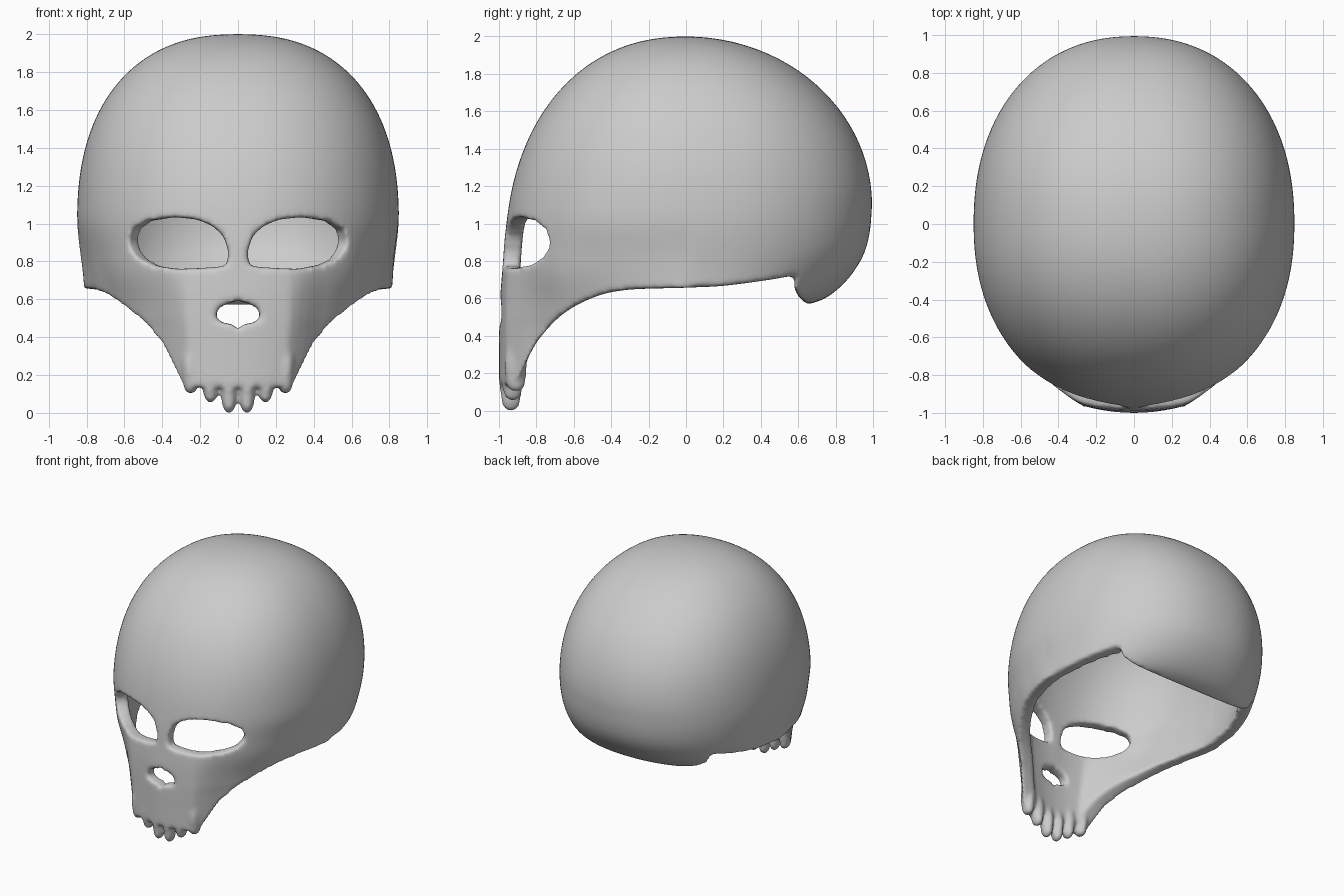
import bpy, bmesh
from math import sin, cos, pi, atan2, hypot

if "Cube" in bpy.data.objects:
    bpy.data.objects.remove(bpy.data.objects["Cube"])


def loft(name, rings, cap_start=True, cap_end=True):
    """Skin a list of equal-length closed rings into one mesh object."""
    bm = bmesh.new()
    vs = [[bm.verts.new(p) for p in r] for r in rings]
    n = len(rings[0])
    for a, b in zip(vs, vs[1:]):
        for i in range(n):
            j = (i + 1) % n
            bm.faces.new((a[i], a[j], b[j], b[i]))
    if cap_start:
        bm.faces.new(vs[0][::-1])
    if cap_end:
        bm.faces.new(vs[-1])
    bmesh.ops.recalc_face_normals(bm, faces=bm.faces)
    me = bpy.data.meshes.new(name)
    bm.to_mesh(me)
    bm.free()
    ob = bpy.data.objects.new(name, me)
    bpy.context.collection.objects.link(ob)
    return ob


def spline(pts, steps=5):
    """Smooth curve through 2D points (Catmull-Rom)."""
    out = []
    for i in range(len(pts) - 1):
        p0, p1, p2 = pts[max(i - 1, 0)], pts[i], pts[i + 1]
        p3 = pts[min(i + 2, len(pts) - 1)]
        for k in range(steps):
            t = k / steps
            out.append(tuple(.5 * (2 * b + (c - a) * t + (2 * a - 5 * b + 4 * c - d) * t * t
                                   + (3 * b - a - 3 * c + d) * t ** 3)
                             for a, b, c, d in zip(p0, p1, p2, p3)))
    return out + [pts[-1]]


def interp(table, t):
    if t <= table[0][0]:
        return table[0][1]
    for (a, u), (b, v) in zip(table, table[1:]):
        if t <= b:
            return u + (v - u) * (t - a) / (b - a)
    return table[-1][1]


def polar(pts):
    return [(atan2(x, y), hypot(x, y)) for x, y in pts]


# Plan outlines of the jaw and the cheek (half), as radius against angle from the front
JAW = polar([(0, 1), (.28, .96), (.42, .80), (.52, .68), (.63, .5), (.75, .25), (.81, 0)])
CHEEK = polar([(0, .985), (.30, .955), (.44, .845), (.59, .71), (.71, .47), (.78, .25), (.82, 0)])
# Depth of the back of the head against height
BACK = spline([(.50, .45), (.53, .47), (.555, .58), (.575, .68), (.61, .76), (.68, .845),
               (.77, .915), (.86, .96), (.97, .985), (1.1, .995)])


def dome(z, zc, n):
    return 1 if z <= zc else max(0, 1 - ((z - zc) / (2 - zc)) ** n) ** (1 / n)


def smooth(t):
    t = min(1, max(0, t))
    return t * t * (3 - 2 * t)


def skull_ring(z, count=112):
    s = smooth((1.05 - z) / .45)
    h = smooth((z - .42) / .40)
    w = .85 * dome(z, 1.0, 2.35) * (1 - s) + .81 * s
    front = .968 * dome(z, .8, 2.2)
    back = interp(BACK, z) * dome(z, 1.1, 2)
    narrow = interp([(.05, .86), (.5, 1)], z)
    ring = []
    for i in range(count):
        a = 2 * pi * i / count
        sx, cy = sin(a), -cos(a)
        d = front if cy < 0 else back
        r = (abs(sx / w) ** 2.2 + abs(cy / d) ** 2.2) ** (-1 / 2.2)
        if cy < 0:
            f = abs(atan2(sx, -cy))
            r += (interp(JAW, f) * (1 - h) + interp(CHEEK, f) * h - r) * s
        ring.append((sx * r * narrow, cy * r, z))
    return ring


# Skull shell, open at the bottom
heights = [1 + sin(pi / 2 * (1 - i / 28)) for i in range(28)]
heights[0] = 1.9997
heights += [1 - .0125 * i for i in range(81)]
skull = loft("skull_mask", [skull_ring(z) for z in heights], True, False)
sol = skull.modifiers.new("thickness", 'SOLIDIFY')
sol.thickness = .095
sol.offset = -1

# Trim cutter: side profile of everything below the lower rim
rim = spline([(-.93, .14), (-.88, .20), (-.84, .29), (-.78, .39), (-.66, .515),
              (-.5, .603), (-.32, .645), (0, .657), (.2, .667), (.45, .70), (.60, .728)])
side = [(-1.2, .14)] + rim + [(.61, .72), (.583, .70), (.576, .66), (.60, .61), (.65, .565),
                              (.65, -.3), (-1.2, -.3)]
cutters = [loft("rim_cutter", [[(x, y, z) for y, z in side] for x in (-1.2, 1.2)])]

# Eye cutters, flaring outwards at the temple
eye = [(.06, .775), (.05, .85), (.075, .93), (.13, .985), (.21, 1.02), (.33, 1.035),
       (.44, 1.015), (.53, .97), (.555, .91), (.52, .85), (.44, .80), (.31, .76), (.19, .765)]
for m in (1, -1):
    cutters.append(loft("eye_cutter", [
        [(m * (x + max(0, x - .3) * k), y, z) for x, z in eye]
        for y, k in ((-1.1, 1.2), (-.6, -.3))]))

# Nose cutter
half = [(0, .595), (.06, .575), (.11, .55), (.115, .50), (.08, .475), (.03, .47), (0, .44)]
nose = half + [(-x, z) for x, z in half[-2:0:-1]]
cutters.append(loft("nose_cutter", [[(x, y, z) for x, z in nose] for y in (-1.2, -.7)]))

bpy.context.view_layer.objects.active = skull
for c in cutters:
    c.hide_render = True
    b = skull.modifiers.new("cut", 'BOOLEAN')
    b.operation = 'DIFFERENCE'
    b.solver = 'EXACT'
    b.object = c
for m in list(skull.modifiers):
    bpy.ops.object.modifier_apply(modifier=m.name)
for c in cutters:
    bpy.data.objects.remove(c)

# Teeth: six rounded pegs along the lower front edge
PEG = [(0, .016), (.012, .028), (.04, .037), (.12, .043), (.17, .042), (.24, .03), (.30, .006)]
teeth = []
for x, bottom, y in ((.047, 0, -.935), (.145, .055, -.927), (.25, .1, -.908)):
    for m in (1, -1):
        teeth.append(loft("tooth", [
            [(m * x * (1 + .15 * dz) + r * cos(2 * pi * i / 20),
              y - .02 * dz + 1.4 * r * sin(2 * pi * i / 20), bottom + dz) for i in range(20)]
            for dz, r in PEG]))

# Fuse into one rounded, smooth shell
bpy.ops.object.select_all(action='DESELECT')
for o in teeth + [skull]:
    o.select_set(True)
bpy.context.view_layer.objects.active = skull
bpy.ops.object.join()
rem = skull.modifiers.new("fuse", 'REMESH')
rem.mode = 'VOXEL'
rem.voxel_size = .014
rem.use_smooth_shade = True
smo = skull.modifiers.new("soften", 'SMOOTH')
smo.factor = .5
smo.iterations = 12
for m in list(skull.modifiers):
    bpy.ops.object.modifier_apply(modifier=m.name)
for p in skull.data.polygons:
    p.use_smooth = True
